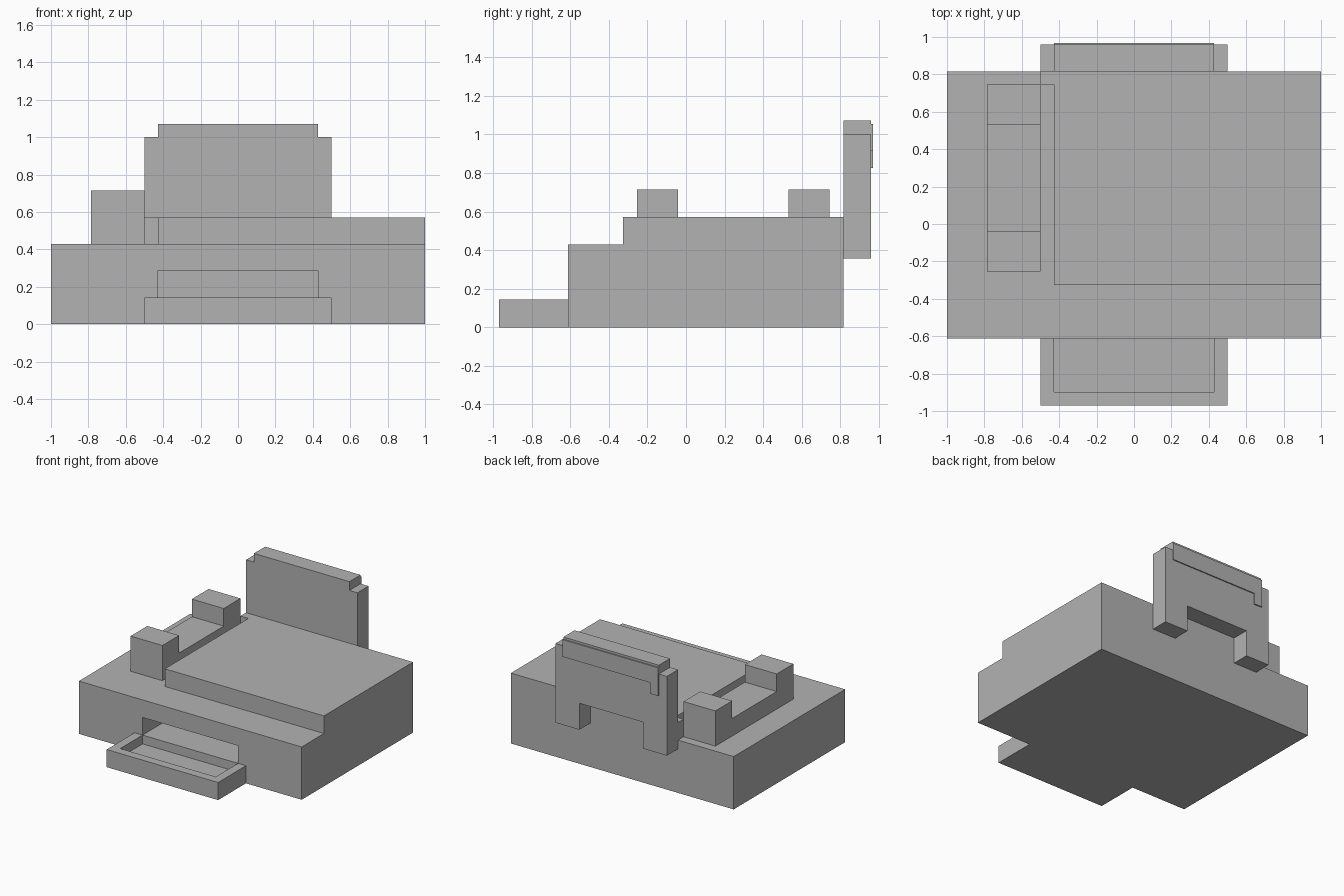
import bpy
import bmesh

U = 1 / 14        # grid unit of the design
Y0 = -0.612       # front face of the body

cube = bpy.data.objects.get("Cube")
if cube:
    bpy.data.objects.remove(cube, do_unlink=True)

grey = bpy.data.materials.new("plain_grey")
grey.use_nodes = True
colour = (0.45, 0.45, 0.45, 1)
grey.diffuse_color = colour
grey.node_tree.nodes["Principled BSDF"].inputs["Base Color"].default_value = colour


def prism(name, outline, y_front, y_back):
    """Extrude an x-z outline (in units) from y_front to y_back (units from the body front)."""
    bm = bmesh.new()
    face = bm.faces.new([bm.verts.new((x * U, Y0 + y_front * U, z * U)) for x, z in outline])
    side = bmesh.ops.extrude_face_region(bm, geom=[face])["geom"]
    moved = [v for v in side if isinstance(v, bmesh.types.BMVert)]
    bmesh.ops.translate(bm, verts=moved, vec=(0, (y_back - y_front) * U, 0))
    bmesh.ops.recalc_face_normals(bm, faces=bm.faces)
    mesh = bpy.data.meshes.new(name)
    bm.to_mesh(mesh)
    bm.free()
    mesh.materials.append(grey)
    obj = bpy.data.objects.new(name, mesh)
    bpy.context.collection.objects.link(obj)
    return obj


def box(name, x, y, z):
    outline = [(x[0], z[0]), (x[1], z[0]), (x[1], z[1]), (x[0], z[1])]
    return prism(name, outline, *y)


def cut(target, cutter):
    """Subtract the cutter from the target and discard it."""
    mod = target.modifiers.new("cut", "BOOLEAN")
    mod.operation = "DIFFERENCE"
    mod.solver = "EXACT"
    mod.object = cutter
    cutter.hide_render = True
    bpy.context.view_layer.objects.active = target
    bpy.ops.object.modifier_apply(modifier=mod.name)
    bpy.data.objects.remove(cutter, do_unlink=True)


def mirrored(half):
    """Complete a +x half outline with its reflection."""
    return half + [(-x, z) for x, z in reversed(half)]


# Body with the output slot in its front
body = box("body", (-14, 14), (0, 20), (0, 6))
cut(body, box("slot_cutter", (-6, 6), (-1, 6), (2, 4)))

# Raised lid and the small block beside it
box("lid", (-6, 14), (4, 20), (6, 8))
box("lid_corner_block", (-7, -6), (19, 20), (6, 8))

# Control console: two posts joined by a low bridge
profile_y = {"front_post": (5, 8, 10), "console_bridge": (8, 16, 8), "rear_post": (16, 19, 10)}
for name, (start, end, top) in profile_y.items():
    box(name, (-11, -7), (start, end), (6, top))

# Front tray with a shallow recess open toward the slot
tray = box("front_tray", (-7, 7), (-5, 0), (0, 2))
cut(tray, box("tray_cutter", (-6, 6), (-4, 1), (1, 3)))

# Rear paper support with feet and a stepped top
prism("rear_support", mirrored([(4, 8), (4, 5), (7, 5), (7, 14), (6, 14), (6, 15)]), 20, 22)

# Thin sheet on the back, with a short tab at one end
prism("back_sheet",
      [(6, 14.75), (6, 12.8), (-5, 12.8), (-5, 11.55), (-6, 11.55), (-6, 14.75)],
      22, 22.13)
